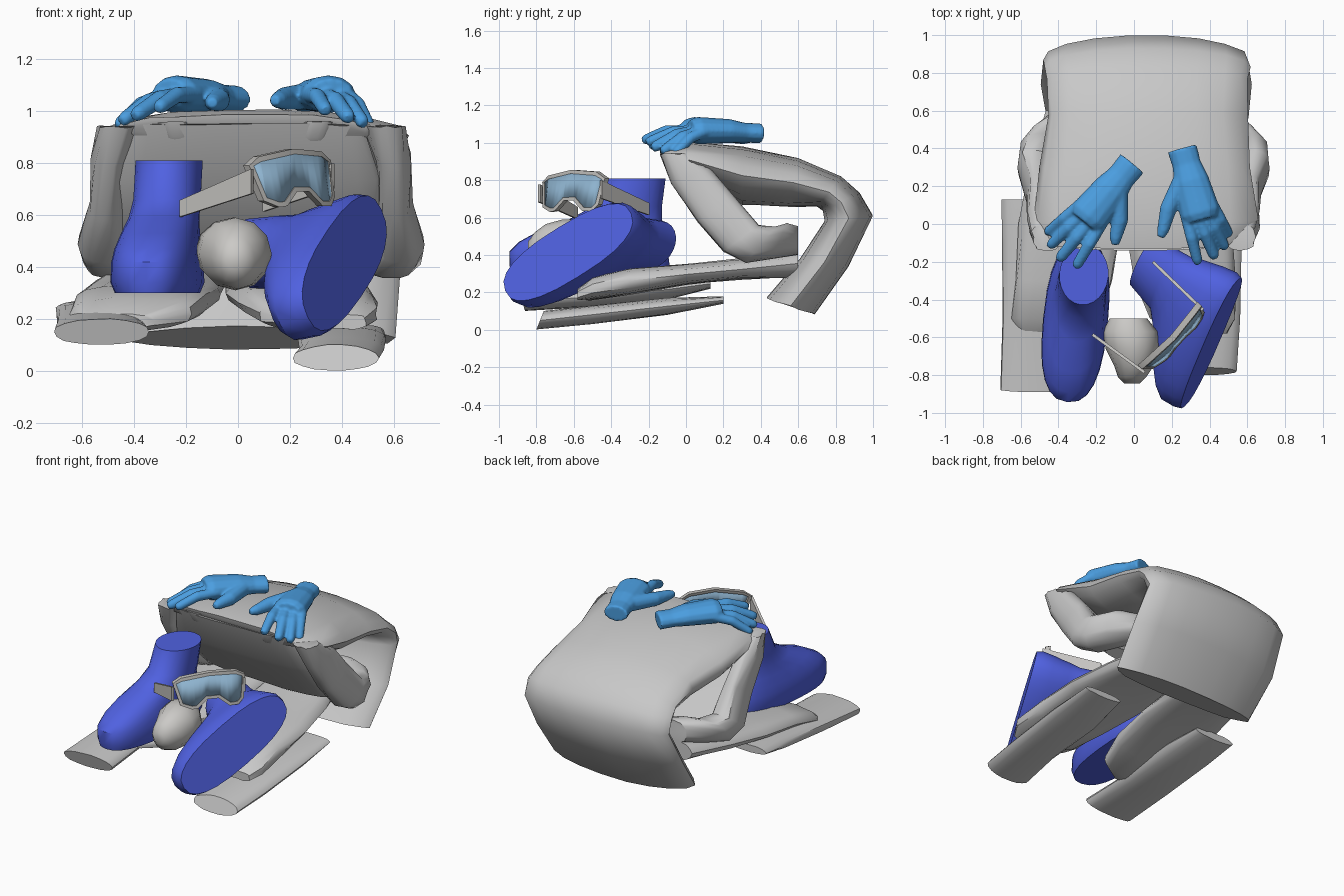
import bpy, bmesh, math, random
from mathutils import Vector, Matrix

random.seed(4)
if "Cube" in bpy.data.objects:
    bpy.data.objects.remove(bpy.data.objects["Cube"])


def material(name, rgb):
    m = bpy.data.materials.new(name)
    m.use_nodes = True
    m.diffuse_color = (*rgb, 1)
    m.node_tree.nodes["Principled BSDF"].inputs["Base Color"].default_value = (*rgb, 1)
    return m


FABRIC = material("grey fabric", (0.58, 0.58, 0.58))
RUBBER = material("blue rubber", (0.08, 0.12, 0.75))
LATEX = material("light blue latex", (0.07, 0.34, 0.74))
LENS = material("tinted lens", (0.27, 0.45, 0.62))
FRAME = material("goggle grey", (0.50, 0.49, 0.47))
STRAP = material("strap grey", (0.56, 0.55, 0.53))
PAPER = material("mask paper", (0.60, 0.59, 0.57))


def finish(name, bm, mat, angle=40):
    bmesh.ops.recalc_face_normals(bm, faces=bm.faces)
    me = bpy.data.meshes.new(name)
    bm.to_mesh(me)
    bm.free()
    me.materials.append(mat)
    ob = bpy.data.objects.new(name, me)
    bpy.context.collection.objects.link(ob)
    bpy.ops.object.select_all(action="DESELECT")
    ob.select_set(True)
    bpy.context.view_layer.objects.active = ob
    bpy.ops.object.shade_smooth_by_angle(angle=math.radians(angle))
    return ob


def ring(c, a, b, n=16, power=1.0):
    """Superellipse loop around c with half axes a and b."""
    def soft(v):
        return math.copysign(abs(v) ** power, v)
    angles = [2 * math.pi * i / n for i in range(n)]
    return [Vector(c) + Vector(a) * soft(math.cos(t)) + Vector(b) * soft(math.sin(t)) for t in angles]


def loft(bm, rings):
    loops = [[bm.verts.new(p) for p in r] for r in rings]
    n = len(loops[0])
    for lo, hi in zip(loops, loops[1:]):
        for i in range(n):
            bm.faces.new((lo[i], lo[(i + 1) % n], hi[(i + 1) % n], hi[i]))
    bm.faces.new(loops[0])
    bm.faces.new(loops[-1][::-1])


def cloth(name, stations, mirror=None, crumple=0.01, power=0.75, angle=40):
    """Flattened tube; each station is x range, then outer and inner (y, z)."""
    rings = []
    for x0, x1, y0, z0, y1, z1 in stations:
        if mirror is not None:
            x0, x1 = 2 * mirror - x1, 2 * mirror - x0
        c = ((x0 + x1) / 2, (y0 + y1) / 2, (z0 + z1) / 2)
        r = ring(c, ((x1 - x0) / 2, 0, 0), (0, (y0 - y1) / 2, (z0 - z1) / 2), 18, power)
        for p in r:
            p.x += random.uniform(-crumple, crumple)
            p.z += random.uniform(-crumple, crumple) * 0.5
        rings.append(r)
    bm = bmesh.new()
    loft(bm, rings)
    return finish(name, bm, FABRIC, angle)


# Coverall: folded torso, front panel, sleeves, legs
cloth("coverall_torso", [
    (-.45, .52, -.13, .99, -.10, .88), (-.54, .65, .0, 1.01, .05, .80),
    (-.50, .62, .3, .98, .3, .67), (-.46, .60, .6, .92, .55, .66),
    (-.47, .60, .83, .82, .70, .66), (-.48, .61, .93, .73, .73, .64),
    (-.48, .61, 1.0, .61, .74, .58), (-.50, .62, .87, .34, .61, .38),
    (-.46, .60, .69, .08, .43, .17)], power=1.0, angle=60)
cloth("coverall_front_panel", [
    (-.42, .48, -.14, .95, -.04, .92), (-.47, .55, -.04, .72, .06, .76),
    (-.47, .55, .13, .53, .22, .58), (-.44, .52, .26, .40, .36, .44)])
SLEEVE = [(.48, .64, -.14, .94, .0, .94), (.54, .66, -.08, .78, .13, .86),
          (.54, .67, .06, .58, .26, .71), (.53, .72, .20, .42, .39, .56),
          (.48, .70, .32, .36, .48, .55), (.38, .64, .46, .38, .54, .57),
          (.28, .52, .6, .40, .6, .55)]
THIGH = [(-.46, -.05, .6, .43, .6, .28), (-.55, -.06, .3, .38, .3, .27),
         (-.61, -.06, .0, .35, .0, .24), (-.63, -.11, -.3, .33, -.3, .19),
         (-.64, -.18, -.5, .28, -.5, .16), (-.6, -.32, -.58, .22, -.58, .16)]
for side, axis_s, axis_t in (("left", None, -.05), ("right", .05, None)):
    cloth("sleeve_" + side, SLEEVE, axis_s)
    cloth("thigh_" + side, THIGH, axis_t)
cloth("shin_right", [(-.71, -.34, -.89, .20, -.86, .10), (-.70, -.36, -.5, .23, -.5, .12),
                     (-.70, -.36, -.1, .27, -.1, .16), (-.70, -.4, .13, .27, .13, .22)],
      crumple=.004, power=.95)
cloth("shin_left", [(.21, .54, -.76, .10, -.80, .0), (.24, .56, -.5, .13, -.5, .03),
                    (.23, .57, -.1, .17, -.1, .08), (.28, .56, .2, .18, .2, .14)],
      crumple=.004, power=.95)
for side, axis in (("left", None), ("right", .03)):
    cloth("collar_" + side, [(.25, .37, -.14, .96, -.07, .95), (.25, .34, -.12, .90, -.05, .89),
                             (.27, .30, -.06, .84, -.03, .83)], axis, .004)


# Boots: stacked soles, foot and shaft; toe points along local -y
def boot(name, matrix):
    slices = [(0, -.42, .42, .155), (.04, -.43, .43, .172), (.12, -.43, .42, .168),
              (.17, -.38, .41, .16), (.23, -.27, .40, .145), (.29, -.11, .39, .135),
              (.36, .02, .39, .13), (.51, .09, .41, .13)]
    bm = bmesh.new()
    loft(bm, [ring((.04 * (y0 + y1), (y0 + y1) / 2, z), (w, 0, 0), (0, (y1 - y0) / 2, 0), 24,
                   .8 if z < .25 else 1) for z, y0, y1, w in slices])
    bmesh.ops.transform(bm, matrix=matrix, verts=bm.verts)
    return finish(name, bm, RUBBER)


boot("boot_right", Matrix.Translation((-.31, -.515, .30)) @ Matrix.Rotation(-.1, 4, "Z"))
back = Vector((.33, .78, .48)).normalized()
up = Vector((-.85, .45, -.22)).normalized()
up = (up - back * up.dot(back)).normalized()
lying = Matrix((back.cross(up), back, up)).transposed().to_4x4()
boot("boot_left", Matrix.Translation((.41, -.63, .415)) @ lying)


# Gloves: tubes for palm, fingers and thumb fused into one skin
def tube(bm, points, radii, flat=1.0):
    pts = [Vector(p) for p in points]
    rings = []
    for i, p in enumerate(pts):
        d = (pts[min(i + 1, len(pts) - 1)] - pts[max(i - 1, 0)]).normalized()
        a = d.cross(Vector((0, 0, 1))).normalized()
        rings.append(ring(p, a * radii[i], a.cross(d) * radii[i] * flat, 12))
    loft(bm, rings)


def glove(name, wrist, knuckle, tips, thumb):
    w, k = Vector(wrist), Vector(knuckle)
    across = (k - w).cross(Vector((0, 0, 1))).normalized()
    if (Vector(tips[-1]) - Vector(tips[0])).dot(across) < 0:
        across = -across
    bm = bmesh.new()
    mid = w.lerp(k, .5) + Vector((0, 0, .005))
    ahead = (k - w).normalized()
    tube(bm, [w, w.lerp(k, .25), mid, k, k + ahead * .04], [.08, .077, .095, .108, .085], .68)
    for i, tip in enumerate(tips):
        t = Vector(tip)
        base = k + across * (i - 1.5) * .05 - ahead * .03
        bend = base.lerp(t, .5) + Vector((0, 0, .025))
        r = .034 - .002 * abs(i - 1)
        tube(bm, [base, bend, t.lerp(bend, .15), t], [r, r, r * .88, r * .6])
    t = Vector(thumb)
    root = w.lerp(k, .45) - across * .04
    tube(bm, [root, root.lerp(t, .5) - across * .02, t.lerp(root, .12), t], [.052, .045, .032, .02])
    ob = finish(name, bm, LATEX)
    fuse = ob.modifiers.new("fuse", "REMESH")
    fuse.mode = "VOXEL"
    fuse.voxel_size = .009
    fuse.use_smooth_shade = True
    relax = ob.modifiers.new("relax", "SMOOTH")
    relax.iterations = 3


glove("glove_left", (.255, .40, 1.05), (.35, .06, 1.065),
      [(.34, -.21, 1.0), (.43, -.18, .97), (.485, -.13, .95), (.505, -.06, .94)], (.14, -.07, 1.04))
glove("glove_right", (-.01, .32, 1.045), (-.24, .04, 1.065),
      [(-.31, -.23, 1.01), (-.40, -.19, .98), (-.45, -.12, .96), (-.465, -.05, .94)], (-.1, -.11, 1.03))

# Goggles: outline in (along, height), set on a slanted, bowed surface
OUTLINE = [(-.23, .79), (-.18, .825), (0, .855), (.17, .845), (.23, .81), (.215, .67),
           (.18, .635), (.12, .635), (.05, .69), (-.02, .69), (-.08, .635), (-.12, .63), (-.19, .655)]
along, outward = Vector((.69, .72, 0)).normalized(), Vector((.72, -.69, 0)).normalized()


def place(u, z, depth):
    bow = .02 - .6 * u * u - .22 * (z - .74)
    return Vector((.21, -.61, z)) + along * u + outward * (depth + bow)


# Inner edge keeps an even rim width around the outline
n = len(OUTLINE)
inner = []
for i, (u, z) in enumerate(OUTLINE):
    edge = (Vector(OUTLINE[(i + 1) % n]) - Vector(OUTLINE[i - 1])).normalized()
    inner.append((u + .02 * edge.y, z - .02 * edge.x))
bm = bmesh.new()
loops = [[bm.verts.new(place(u, z, d)) for u, z in shape]
         for shape, d in ((OUTLINE, .012), (inner, .012), (inner, -.02), (OUTLINE, -.02))]
for k in range(4):
    p, q = loops[k], loops[(k + 1) % 4]
    for i in range(n):
        bm.faces.new((p[i], p[(i + 1) % n], q[(i + 1) % n], q[i]))
finish("goggle_frame", bm, FRAME, 30)

# Lens: cut flat into upright strips, then bowed with the frame
bm = bmesh.new()
bm.faces.new([bm.verts.new((u, z, 0)) for u, z in inner])
for cut in range(-5, 6):
    bmesh.ops.bisect_plane(bm, geom=bm.verts[:] + bm.edges[:] + bm.faces[:],
                           plane_co=(cut * .035 + .003, 0, 0), plane_no=(1, 0, 0))
for v in bm.verts:
    v.co = place(v.co.x, v.co.y, .008)
lens = finish("goggle_lens", bm, LENS, 60)
lens.modifiers.new("thickness", "SOLIDIFY").thickness = .006

# Straps: tapered bands running back from both ends of the frame
for name, a, b in (("strap_right", (.055, -.785, .73), (-.22, -.585, .625)),
                   ("strap_left", (.365, -.455, .75), (.10, -.20, .645))):
    a, b = Vector(a), Vector(b)
    bm = bmesh.new()
    out = (b - a).cross(Vector((0, 0, 1))).normalized() * .008
    loft(bm, [[p + out + h, p - out + h, p - out - h, p + out - h]
              for p, h in ((a, Vector((0, 0, .048))), (b, Vector((0, 0, .032))))])
    finish(name, bm, STRAP, 30)

# Mask: cup with a wide mouth at the back and a blunt nose at the front
bm = bmesh.new()
loft(bm, [ring((x, y, z), (w, 0, 0), (0, 0, h), 12)
          for x, y, z, w, h in ((-.03, -.50, .47, .10, .09), (-.02, -.57, .46, .145, .13),
                                (-.01, -.66, .45, .14, .14), (.0, -.75, .44, .105, .125),
                                (-.01, -.81, .43, .075, .09), (-.01, -.845, .43, .04, .04))])
finish("face_mask", bm, PAPER, 50)
